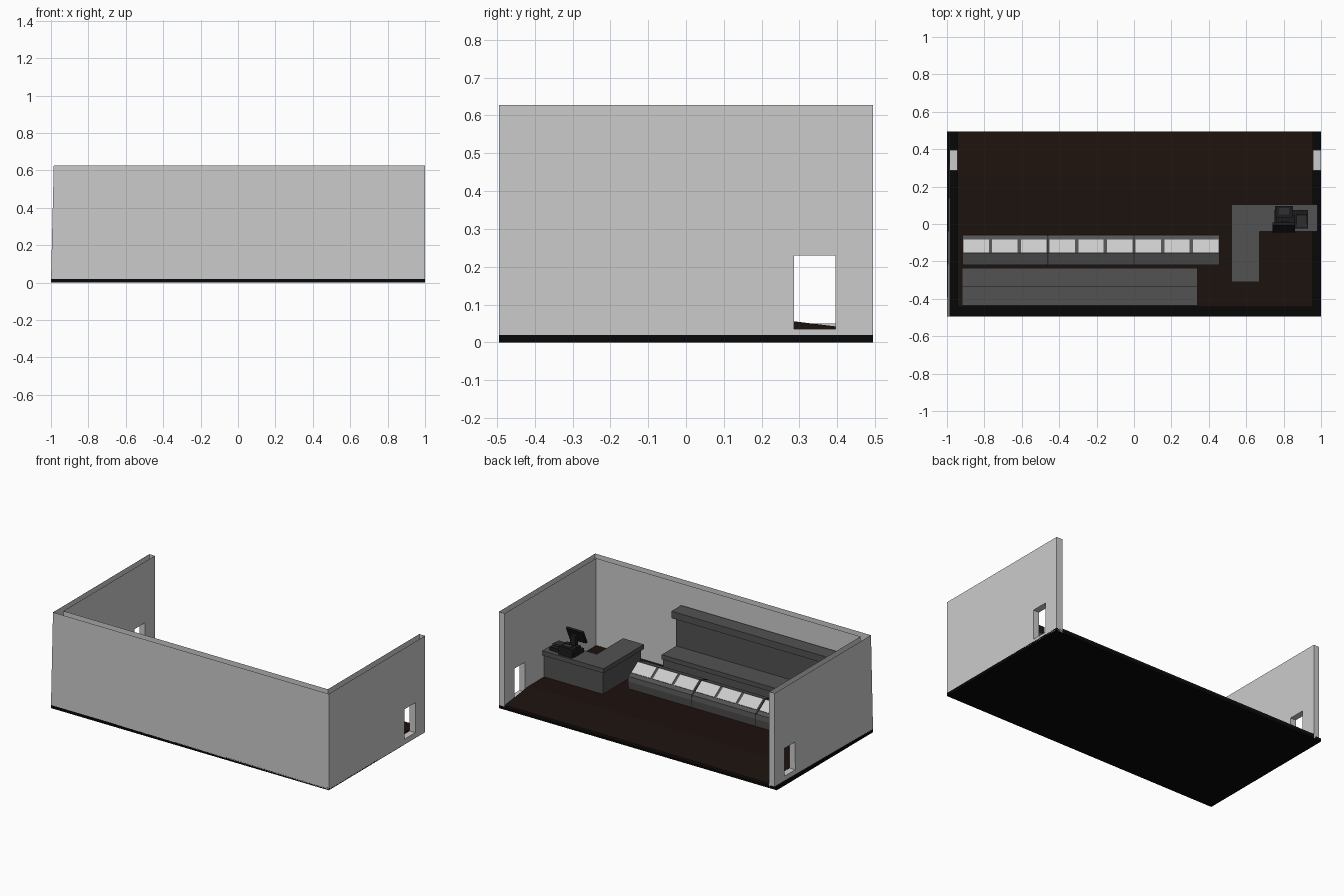
import bpy, bmesh, math
from mathutils import Vector, Matrix

if "Cube" in bpy.data.objects:
    bpy.data.objects.remove(bpy.data.objects["Cube"])


def material(name, r, g, b):
    m = bpy.data.materials.new(name)
    m.diffuse_color = (r, g, b, 1)
    m.use_nodes = True
    m.node_tree.nodes["Principled BSDF"].inputs["Base Color"].default_value = m.diffuse_color
    return m


BROWN = material("brown_floor", 0.012, 0.006, 0.004)
BLACK = material("black_base", 0.002, 0.002, 0.002)
GREY = material("dark_grey", 0.085, 0.085, 0.085)
CHAR = material("charcoal", 0.012, 0.012, 0.013)
DARK = material("dark_trim", 0.03, 0.03, 0.03)


def finish(bm, name, mat):
    bmesh.ops.recalc_face_normals(bm, faces=bm.faces)
    me = bpy.data.meshes.new(name)
    bm.to_mesh(me)
    bm.free()
    ob = bpy.data.objects.new(name, me)
    bpy.context.collection.objects.link(ob)
    if mat:
        me.materials.append(mat)
    return ob


def prism(name, pts, direction, mat=None):
    """Extrude a closed 3D outline along a direction."""
    bm = bmesh.new()
    face = bm.faces.new([bm.verts.new(p) for p in pts])
    new = bmesh.ops.extrude_face_region(bm, geom=[face], use_keep_orig=True)["geom"]
    bmesh.ops.translate(bm, vec=direction,
                        verts=[v for v in new if isinstance(v, bmesh.types.BMVert)])
    return finish(bm, name, mat)


def plan(name, xy, z0, z1, mat=None):
    return prism(name, [(x, y, z0) for x, y in xy], (0, 0, z1 - z0), mat)


def section(name, yz, x0, x1, mat=None):
    return prism(name, [(x0, y, z) for y, z in yz], (x1 - x0, 0, 0), mat)


def box(name, x, y, z, mat=None, tilt=0):
    """Box from ranges, tilted about its own x axis."""
    bm = bmesh.new()
    size = [r[1] - r[0] for r in (x, y, z)]
    mid = [(r[0] + r[1]) / 2 for r in (x, y, z)]
    bmesh.ops.create_cube(bm, size=1, matrix=Matrix.Translation(mid)
                          @ Matrix.Rotation(tilt, 4, 'X') @ Matrix.Diagonal((*size, 1)))
    return finish(bm, name, mat)


# base slab and floor with a gentle ramp at the open back
box("base_slab", (-1, 1), (-0.495, 0.495), (0, 0.02), BLACK)
section("floor", [(-0.445, 0.02), (0.495, 0.02), (0.495, 0.03), (0.25, 0.06), (-0.445, 0.06)],
        -0.945, 0.958, BROWN)

# hollow U-shaped walls, open at the top, with two doorways
walls = plan("walls", [(-0.985, 0.495), (-1, -0.495), (1, -0.495), (1, 0.495),
                       (0.958, 0.495), (0.958, -0.445), (-0.945, -0.445), (-0.945, 0.495)],
             0, 0.627)
for v in walls.data.vertices:
    if v.co.z > 0.6 and v.co.x < -0.99:
        v.co.x = -0.985
bpy.context.view_layer.objects.active = walls
for x, z in ((-0.97, 0.05), (0.98, 0.035)):
    cutter = box("door_cutter", (x - 0.06, x + 0.06), (0.285, 0.395), (z, 0.23))
    cutter.hide_render = True
    mod = walls.modifiers.new("door", 'BOOLEAN')
    mod.operation = 'DIFFERENCE'
    mod.solver = 'EXACT'
    mod.object = cutter
    bpy.ops.object.modifier_apply(modifier=mod.name)
    bpy.data.objects.remove(cutter)
bm = bmesh.new()
bm.from_mesh(walls.data)
bmesh.ops.delete(bm, geom=[f for f in bm.faces if abs(f.normal.z) > 0.9
                           and (f.calc_center_median().z > 0.6 or f.calc_center_median().z < 0.01)],
                 context='FACES')
bm.to_mesh(walls.data)
bm.free()

# back counter with backboard and overhead ledge
section("back_counter", [(-0.435, 0.06), (-0.25, 0.06), (-0.25, 0.21), (-0.235, 0.215),
                         (-0.235, 0.245), (-0.385, 0.245), (-0.385, 0.43), (-0.335, 0.445),
                         (-0.335, 0.49), (-0.435, 0.49)], -0.92, 0.34, GREY)

# display cases: three modules with three sloped windows each
CASE = [(-0.06, 0.06), (-0.055, 0.11), (-0.06, 0.14), (-0.08, 0.15),
        (-0.155, 0.2), (-0.22, 0.18), (-0.22, 0.06)]
slope = math.atan2(-0.05, 0.075)
for i in range(3):
    x0 = -0.92 + 0.46 * i
    section("display_case", CASE, x0 + 0.003, x0 + 0.457, GREY)
    for j in range(3):
        c = x0 + 0.077 + 0.153 * j
        box("case_window", (c - 0.068, c + 0.068), (-0.16, -0.078), (0.174, 0.18),
            None, slope)
    if i:
        section("case_joint", [(y * 1.0, z + (0.003 if z > 0.1 else 0)) for y, z in CASE],
                x0 - 0.004, x0 + 0.004, DARK)

# L-shaped checkout counter: body and overhanging top
plan("checkout_body", [(0.535, -0.3), (0.655, -0.3), (0.655, -0.03), (0.965, -0.03),
                       (0.965, 0.09), (0.535, 0.09)], 0.06, 0.205, GREY)
plan("checkout_top", [(0.52, -0.31), (0.67, -0.31), (0.67, -0.04), (0.98, -0.04),
                      (0.98, 0.105), (0.52, 0.105)], 0.205, 0.235, GREY)

# cash register: drawer, body, stand, tilted screen, receipt printer
box("register_drawer", (0.75, 0.93), (-0.025, 0.075), (0.235, 0.258), CHAR)
box("register_body", (0.76, 0.86), (-0.005, 0.045), (0.258, 0.28), CHAR)
box("screen_stand", (0.785, 0.825), (-0.01, 0.015), (0.28, 0.34), CHAR)
box("screen", (0.74, 0.86), (-0.026, -0.012), (0.285, 0.38), CHAR, math.radians(-25))
box("printer", (0.755, 0.85), (0.035, 0.095), (0.235, 0.29), CHAR)
box("printer_lid", (0.775, 0.83), (0.05, 0.085), (0.29, 0.297), DARK)
box("keypad", (0.87, 0.925), (-0.015, 0.05), (0.258, 0.268), DARK, math.radians(6))
